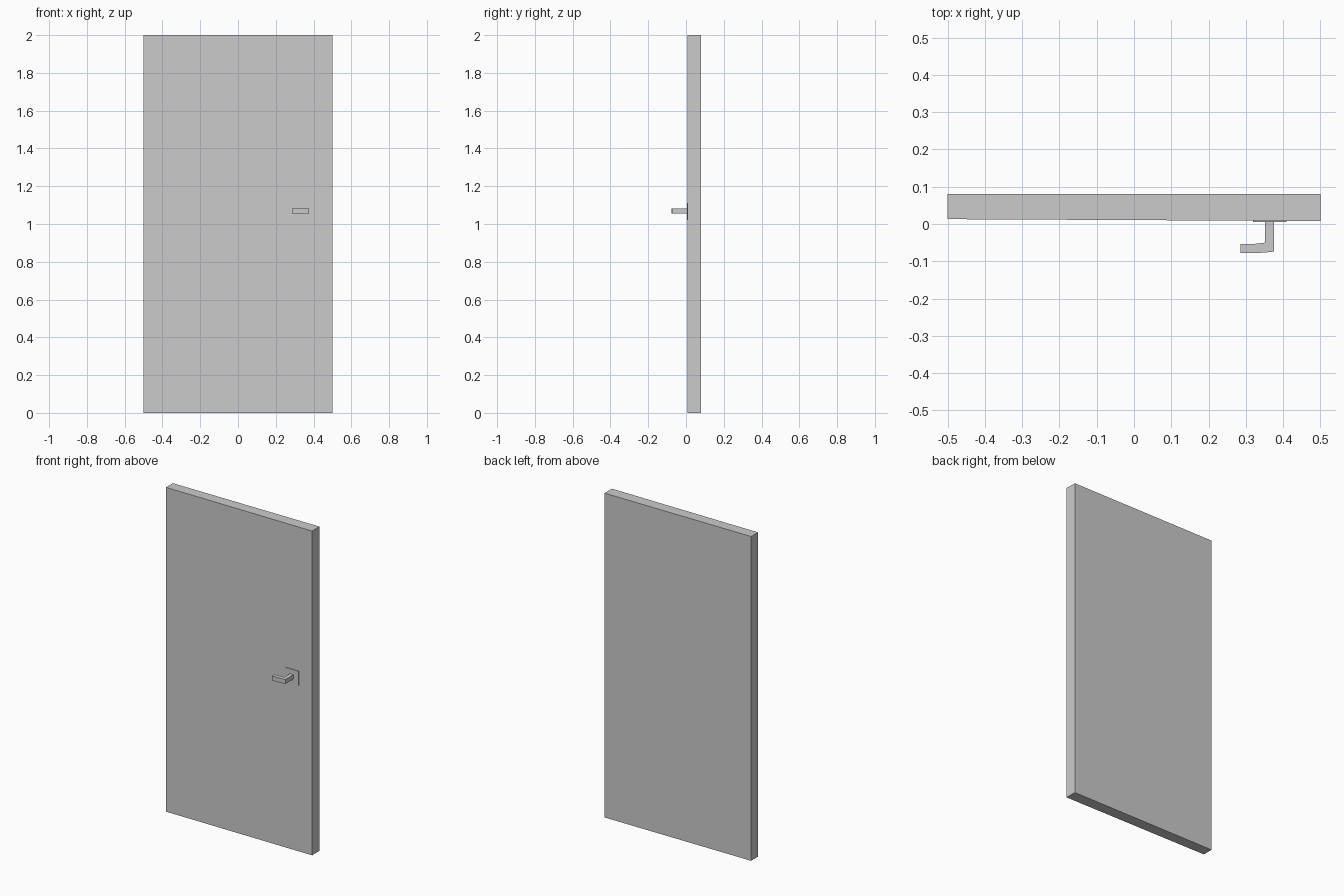
import bpy

if "Cube" in bpy.data.objects:
    bpy.data.objects.remove(bpy.data.objects["Cube"])


def prism(name, outline, z0, z1):
    """Extrude a closed xy outline (counter-clockwise) from z0 to z1."""
    n = len(outline)
    verts = [(x, y, z) for z in (z0, z1) for x, y in outline]
    faces = [tuple(reversed(range(n))), tuple(range(n, 2 * n))]
    faces += [(i, (i + 1) % n, n + (i + 1) % n, n + i) for i in range(n)]
    mesh = bpy.data.meshes.new(name)
    mesh.from_pydata(verts, [], faces)
    obj = bpy.data.objects.new(name, mesh)
    bpy.context.collection.objects.link(obj)
    return obj


# Door slab, front face very slightly out of square
prism("door_panel", [(-0.5, 0.013), (0.5, 0.008), (0.5, 0.08), (-0.5, 0.08)], 0, 2)

# Square backing plate behind the handle
prism("handle_plate", [(0.319, 0.005), (0.409, 0.005), (0.409, 0.012), (0.319, 0.012)], 1.022, 1.112)

# L-shaped lever: stem out of the door, grip towards the middle
prism("lever_handle", [(0.351, 0.008), (0.351, -0.05), (0.325, -0.053), (0.286, -0.053),
                       (0.286, -0.078), (0.345, -0.077), (0.375, -0.074), (0.375, 0.008)],
      1.055, 1.082)
